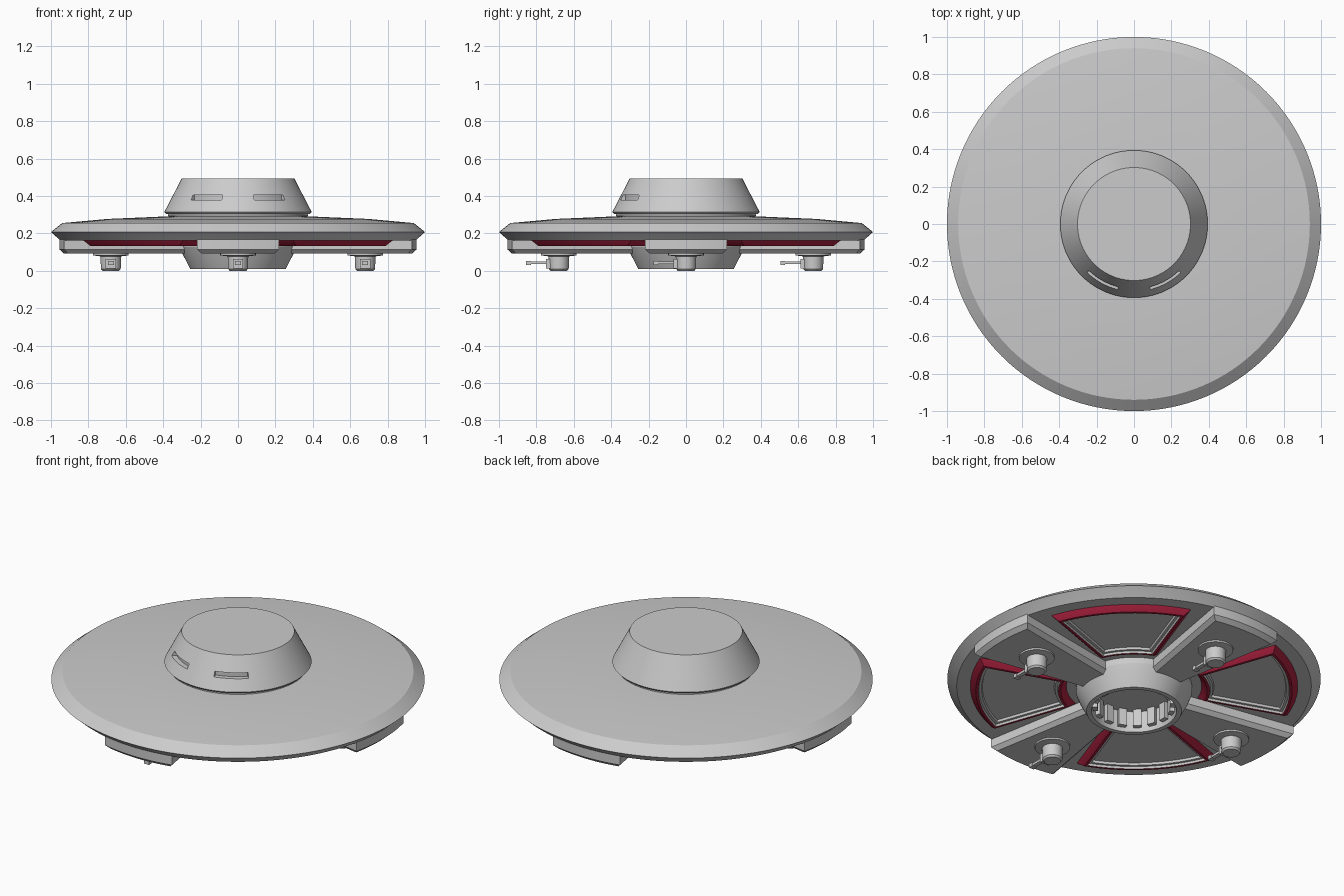
import bpy, bmesh, math
from mathutils import Matrix

if "Cube" in bpy.data.objects:
    bpy.data.objects.remove(bpy.data.objects["Cube"])


def finish(bm, name, smooth=True, mats=()):
    bmesh.ops.recalc_face_normals(bm, faces=bm.faces)
    me = bpy.data.meshes.new(name)
    bm.to_mesh(me)
    bm.free()
    ob = bpy.data.objects.new(name, me)
    bpy.context.collection.objects.link(ob)
    for m in mats:
        me.materials.append(m)
    if smooth:
        bpy.ops.object.select_all(action='DESELECT')
        ob.select_set(True)
        bpy.context.view_layer.objects.active = ob
        bpy.ops.object.shade_smooth_by_angle(angle=math.radians(20))
    return ob


def loft(bm, loops, strip_mats=None):
    """Bridge equal-length loops of points and cap both ends."""
    rings = [[bm.verts.new(p) for p in loop] for loop in loops]
    n = len(rings[0])
    for k, (a, b) in enumerate(zip(rings, rings[1:])):
        for i in range(n):
            j = (i + 1) % n
            f = bm.faces.new((a[i], a[j], b[j], b[i]))
            f.material_index = strip_mats[k] if strip_mats else 0
    bm.faces.new(rings[0])
    bm.faces.new(rings[-1])
    return bm


def lathe(name, profile, segs=96, at=(0, 0)):
    loops = [[(at[0] + r * math.cos(2 * math.pi * i / segs),
               at[1] + r * math.sin(2 * math.pi * i / segs), z)
              for i in range(segs)] for r, z in profile]
    return finish(loft(bmesh.new(), loops), name)


def sector(r0, r1, half, mid, inset, z, n=16):
    """Outline of a ring sector, shrunk on all sides by inset."""
    pts = []
    for r, s in ((r0 + max(inset, 0), 1), (r1 - max(inset, 0), -1)):
        h = half - math.asin(inset / r)
        for i in range(n + 1):
            a = mid + s * h * (2 * i / n - 1)
            pts.append((r * math.cos(a), r * math.sin(a), z))
    return pts


def box(bm, lo, hi, mat=Matrix()):
    size = [b - a for a, b in zip(lo, hi)]
    mid = [(a + b) / 2 for a, b in zip(lo, hi)]
    bmesh.ops.create_cube(bm, size=1, matrix=mat @ Matrix.Translation(mid)
                          @ Matrix.Diagonal((*size, 1)))


red = bpy.data.materials.new("red_paint")
red.diffuse_color = (0.42, 0.015, 0.05, 1)
red.use_nodes = True
red.node_tree.nodes["Principled BSDF"].inputs["Base Color"].default_value = red.diffuse_color
grey = bpy.data.materials.new("grey_metal")
grey.diffuse_color = (0.6, 0.6, 0.6, 1)
grey.use_nodes = True
grey.node_tree.nodes["Principled BSDF"].inputs["Base Color"].default_value = grey.diffuse_color

# Saucer body, neck and cabin
lathe("saucer_hull", [(0.02, 0.302), (0.4, 0.298), (0.7, 0.285), (0.94, 0.263),
                      (1.0, 0.215), (0.955, 0.175), (0.95, 0.17), (0.02, 0.17)], 128)
lathe("cabin_neck", [(0.31, 0.29), (0.375, 0.3), (0.375, 0.325), (0.31, 0.325)])
cabin = lathe("cabin", [(0.385, 0.312), (0.394, 0.322), (0.302, 0.5)])

# Two recessed window slots in the cabin front
bm = bmesh.new()
for s in (-1, 1):
    mid = math.radians(-90 + s * 29)
    loft(bm, [sector(0.333, 0.5, math.radians(15), mid, 0, z) for z in (0.386, 0.414)])
cutter = finish(bm, "window_cutter", False)
cutter.hide_render = True
cutter.hide_set(True)
mod = cabin.modifiers.new("windows", 'BOOLEAN')
mod.object = cutter
mod.operation = 'DIFFERENCE'
mod.solver = 'EXACT'

# Underside hub with a toothed opening
lathe("hub", [(0.31, 0.18), (0.31, 0.135), (0.295, 0.095), (0.255, 0.017),
              (0.228, 0.017), (0.222, 0.04), (0.222, 0.14), (0.02, 0.14)])
bm = bmesh.new()
for i in range(16):
    box(bm, (0.195, -0.022, 0.04), (0.225, 0.022, 0.142),
        Matrix.Rotation(2 * math.pi * i / 16, 4, 'Z'))
finish(bm, "hub_teeth", False)

for k in range(4):
    mid = k * math.pi / 2

    # Chamfered arm carrying a gun
    half = math.radians(10)
    loops = []
    for d, end, z in ((-0.055, 0.955, 0.18), (-0.055, 0.955, 0.122), (-0.033, 0.93, 0.1)):
        loops.append(sector(0.27, end, half, mid, d, z))
    finish(loft(bmesh.new(), loops), f"arm_{k}")

    # Red framed panel with stepped grey inside
    steps = ((0, 0.175), (0.004, 0.168), (0.032, 0.14), (0.046, 0.14), (0.05, 0.152),
             (0.064, 0.152), (0.068, 0.165))
    loops = [sector(0.36, 0.88, math.radians(25.5), mid + math.pi / 4, d, z) for d, z in steps]
    finish(loft(bmesh.new(), loops, [1, 1, 1, 0, 0, 0]), f"red_panel_{k}", True, (grey, red))

    # Gun turret: flange, body, barrel block and barrel, all aiming forward
    x, y = 0.68 * math.cos(mid), 0.68 * math.sin(mid)
    lathe(f"gun_turret_{k}", [(0.095, 0.105), (0.095, 0.09), (0.055, 0.085),
                              (0.053, 0.018), (0.045, 0.008)], 32, (x, y))
    bm = bmesh.new()
    at = Matrix.Translation((x, y, 0))
    box(bm, (-0.028, -0.068, 0.02), (0.028, 0, 0.07), at)
    box(bm, (-0.012, -0.155, 0.043), (0.012, 0, 0.057), at)
    box(bm, (-0.016, -0.175, 0.039), (0.016, -0.15, 0.061), at)
    finish(bm, f"gun_barrel_{k}", False)

# Rest the model on the ground
for ob in bpy.data.objects:
    ob.location.z -= 0.008
